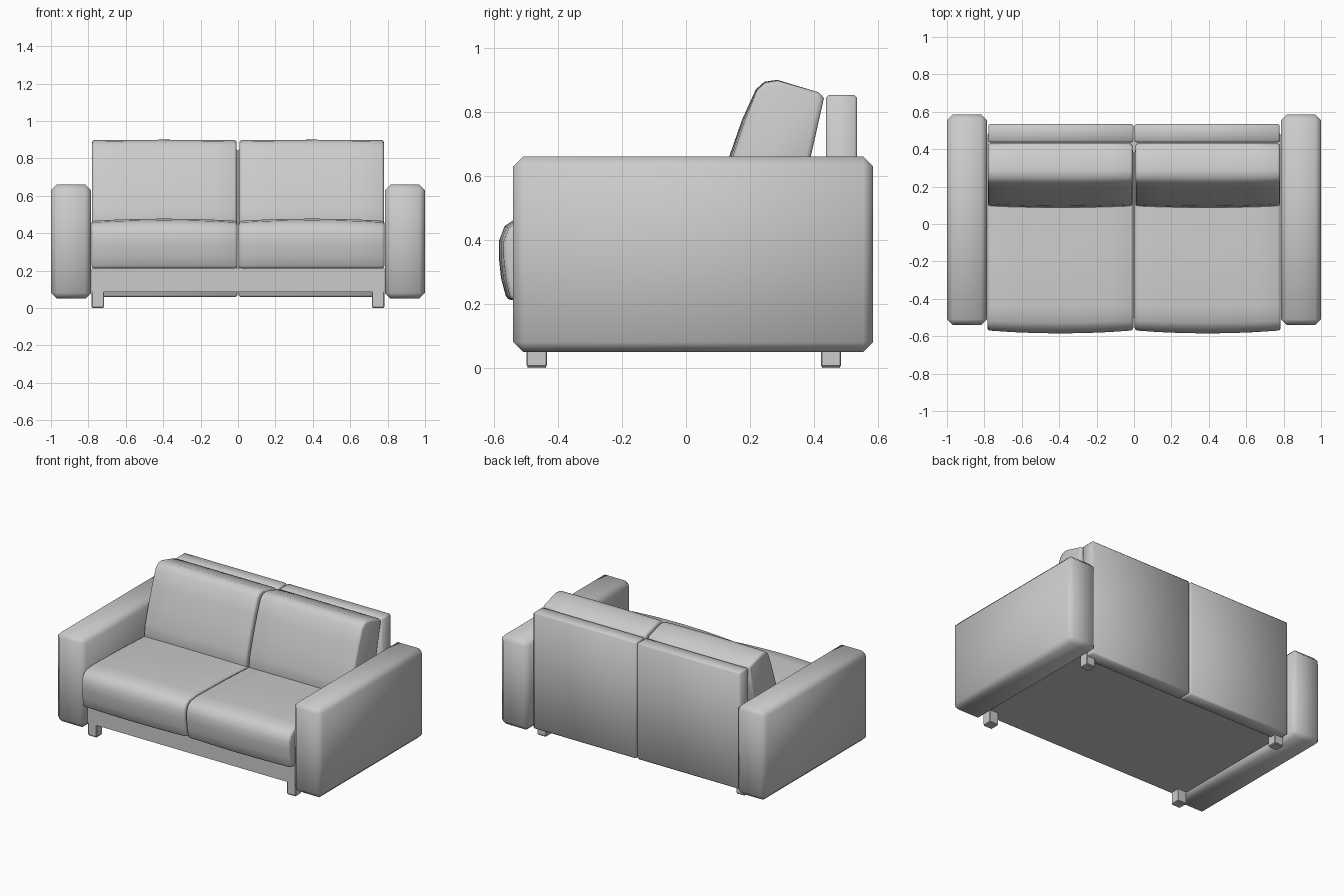
import bpy, bmesh, math

if "Cube" in bpy.data.objects:
    bpy.data.objects.remove(bpy.data.objects["Cube"])


def finish(name, bm, angle=50):
    """Turn a bmesh into a smooth-shaded object mirrored across x = 0."""
    bmesh.ops.recalc_face_normals(bm, faces=bm.faces)
    mesh = bpy.data.meshes.new(name)
    bm.to_mesh(mesh)
    bm.free()
    ob = bpy.data.objects.new(name, mesh)
    bpy.context.collection.objects.link(ob)
    bpy.ops.object.select_all(action='DESELECT')
    ob.select_set(True)
    bpy.context.view_layer.objects.active = ob
    bpy.ops.object.shade_smooth_by_angle(angle=math.radians(angle))
    ob.modifiers.new("mirror", 'MIRROR').use_axis[0] = True
    return ob


def bevel_sharp(bm, width, segments):
    bm.normal_update()
    sharp = [e for e in bm.edges if e.calc_face_angle(0) > math.radians(60)]
    bmesh.ops.bevel(bm, geom=sharp, offset=width, segments=segments,
                    profile=0.5, affect='EDGES', clamp_overlap=True)


def box(name, x, y, z, bevel=0.0, angle=50):
    bm = bmesh.new()
    bmesh.ops.create_cube(bm, size=1)
    for v in bm.verts:
        v.co = [lo + (c + 0.5) * (hi - lo) for c, (lo, hi) in zip(v.co, (x, y, z))]
    if bevel:
        bevel_sharp(bm, bevel, 1)
    return finish(name, bm, angle)


def cushion(name, x0, x1, profile, bevel, steps=6):
    """Loft a (y, z, bulge_y, bulge_z) profile along x, swelling mid-width."""
    bm = bmesh.new()
    rings = []
    for i in range(steps + 1):
        t = i / steps
        swell = 1 - (2 * t - 1) ** 2
        rings.append([bm.verts.new((x0 + (x1 - x0) * t, y + by * swell, z + bz * swell))
                      for y, z, by, bz in profile])
    n = len(profile)
    for a, b in zip(rings, rings[1:]):
        for j in range(n):
            k = (j + 1) % n
            bm.faces.new((a[j], a[k], b[k], b[j]))
    bm.faces.new(rings[0])
    bm.faces.new(rings[-1])
    bmesh.ops.recalc_face_normals(bm, faces=bm.faces)
    bevel_sharp(bm, bevel, 2)
    return finish(name, bm)


# Padded arms
box("arm", (0.785, 1.0), (-0.54, 0.585), (0.05, 0.66), 0.031)

# Base frame and legs
box("base_frame", (0.0, 0.783), (-0.5, 0.44), (0.085, 0.215))
for label, y in (("front_leg", -0.498), ("back_leg", 0.422)):
    box(label, (0.717, 0.782), (y, y + 0.063), (0.004, 0.1), 0.003, 30)
    box(label + "_foot", (0.72, 0.779), (y + 0.003, y + 0.06), (0.0, 0.006))

# Rear panels
box("back_panel", (0.003, 0.779), (0.437, 0.535), (0.06, 0.853), 0.009)

# Seat cushions with a rounded front
cushion("seat_cushion", 0.004, 0.784, [
    (-0.548, 0.212, -0.012, 0), (-0.562, 0.28, -0.016, 0),
    (-0.569, 0.345, -0.016, 0), (-0.569, 0.395, -0.016, 0),
    (-0.553, 0.437, -0.014, 0.006), (-0.52, 0.458, -0.006, 0.012),
    (-0.44, 0.466, 0, 0.012), (-0.15, 0.459, 0, 0.01),
    (0.12, 0.447, 0, 0.006), (0.40, 0.44, 0, 0), (0.40, 0.212, 0, 0)], 0.014)

# Leaning back cushions
cushion("back_cushion", 0.007, 0.781, [
    (0.094, 0.43, -0.01, 0), (0.108, 0.53, -0.012, 0),
    (0.147, 0.66, -0.012, 0), (0.185, 0.775, -0.01, 0),
    (0.222, 0.868, -0.004, 0.002), (0.247, 0.891, -0.002, 0.003),
    (0.285, 0.898, 0, 0.002), (0.415, 0.861, 0, 0),
    (0.431, 0.843, 0, 0), (0.39, 0.66, 0, 0), (0.345, 0.43, 0, 0)], 0.014)
